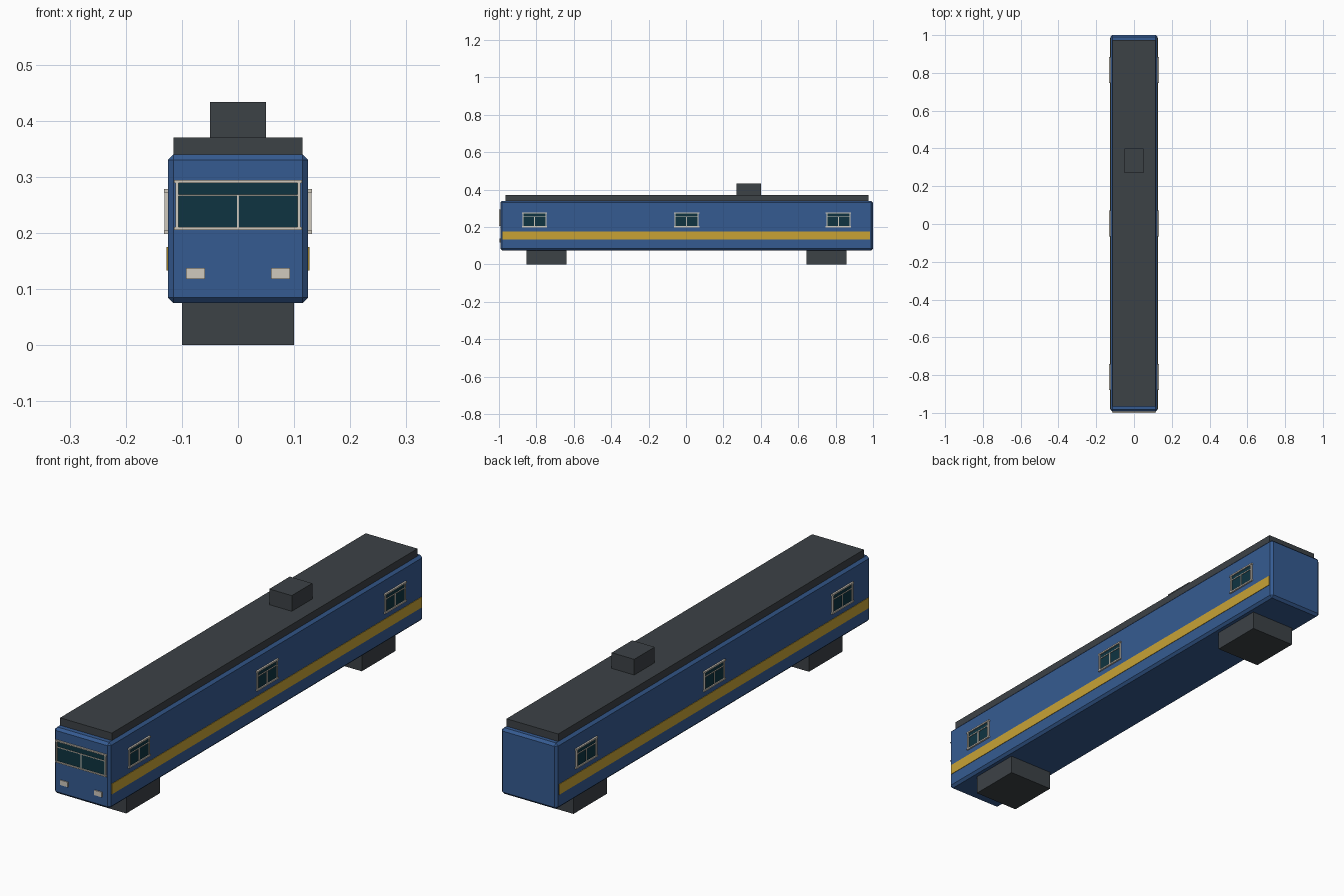
import bpy, bmesh, math
from mathutils import Matrix, Vector

if "Cube" in bpy.data.objects:
    bpy.data.objects.remove(bpy.data.objects["Cube"])


def material(name, rgb):
    m = bpy.data.materials.new(name)
    m.diffuse_color = (*rgb, 1)
    m.use_nodes = True
    m.node_tree.nodes["Principled BSDF"].inputs["Base Color"].default_value = m.diffuse_color
    return m


BLUE = material("body blue", (0.036, 0.105, 0.285))
GREY = material("dark grey", (0.046, 0.054, 0.062))
GOLD = material("stripe gold", (0.580, 0.365, 0.036))
GLASS = material("window glass", (0.0045, 0.034, 0.053))
CREAM = material("trim cream", (0.630, 0.590, 0.515))


def boxes(name, mat, parts, matrix=Matrix(), bevel=0):
    """One object made of boxes, each given as x, y and z ranges."""
    bm = bmesh.new()
    for x, y, z in parts:
        lo, hi = Vector((x[0], y[0], z[0])), Vector((x[1], y[1], z[1]))
        place = Matrix.Translation((lo + hi) / 2) @ Matrix.Diagonal((*(hi - lo), 1))
        bmesh.ops.create_cube(bm, size=1, matrix=matrix @ place)
    if bevel:
        bmesh.ops.bevel(bm, geom=bm.edges[:], offset=bevel, segments=1,
                        affect='EDGES')
    mesh = bpy.data.meshes.new(name)
    bm.to_mesh(mesh)
    bm.free()
    mesh.materials.append(mat)
    ob = bpy.data.objects.new(name, mesh)
    bpy.context.collection.objects.link(ob)
    return ob


def window(name, centre, turn, w, h, transom, bar):
    """Pane, surround, transom and mullion; local -y faces outward."""
    m = Matrix.Translation(centre) @ Matrix.Rotation(turn, 4, 'Z')
    a, b, t = w / 2, h / 2, bar / 2
    boxes(name + "_glass", GLASS, [((-a + t, a - t), (-.002, .002), (-b + t, b - t))], m)
    rails = [((-a - .003, a + .003), (-.007, .001), (s * b - t, s * b + t)) for s in (-1, 1)]
    stiles = [((s * (a - t) - t, s * (a - t) + t), (-.006, .001), (-b, b)) for s in (-1, 1)]
    bars = [((-a, a), (-.005, .001), (transom - .0015, transom + .0015)),
            ((-.002, .002), (-.0045, .001), (-b, transom))]
    boxes(name + "_frame", CREAM, rails + stiles + bars, m)


FRONT, BACK, SIDE = -0.993, 1.0, 0.125

# Chamfered carriage body, roof slab and vent
boxes("carriage_body", BLUE, [((-SIDE, SIDE), (FRONT, BACK), (.075, .34))], bevel=.01)
boxes("roof", GREY, [((-.115, .115), (-.965, .975), (.335, .37))])
boxes("roof_vent", GREY, [((-.05, .05), (.27, .40), (.365, .433))])

# Undercarriage blocks
for name, y in (("front_bogie", -.745), ("rear_bogie", .75)):
    boxes(name, GREY, [((-.1, .1), (y - .107, y + .107), (0, .08))])

# Side stripes and side windows
for side, s in (("right", 1), ("left", -1)):
    x = sorted((s * (SIDE - .002), s * (SIDE + .002)))
    boxes(side + "_stripe", GOLD, [(x, (-.98, .985), (.133, .175))])
    for place, y in (("front", -.81), ("middle", .003), ("rear", .815)):
        window(f"{side}_{place}_window", (s * SIDE, y, .238), s * math.pi / 2,
               .13, .074, .016, .006)

# Windscreen and headlights
window("windscreen", (0, FRONT, .25), 0, .222, .084, .017, .005)
boxes("headlights", CREAM,
      [((s * .0755 - .017, s * .0755 + .017), (FRONT - .004, FRONT + .002), (.118, .138))
       for s in (-1, 1)])
